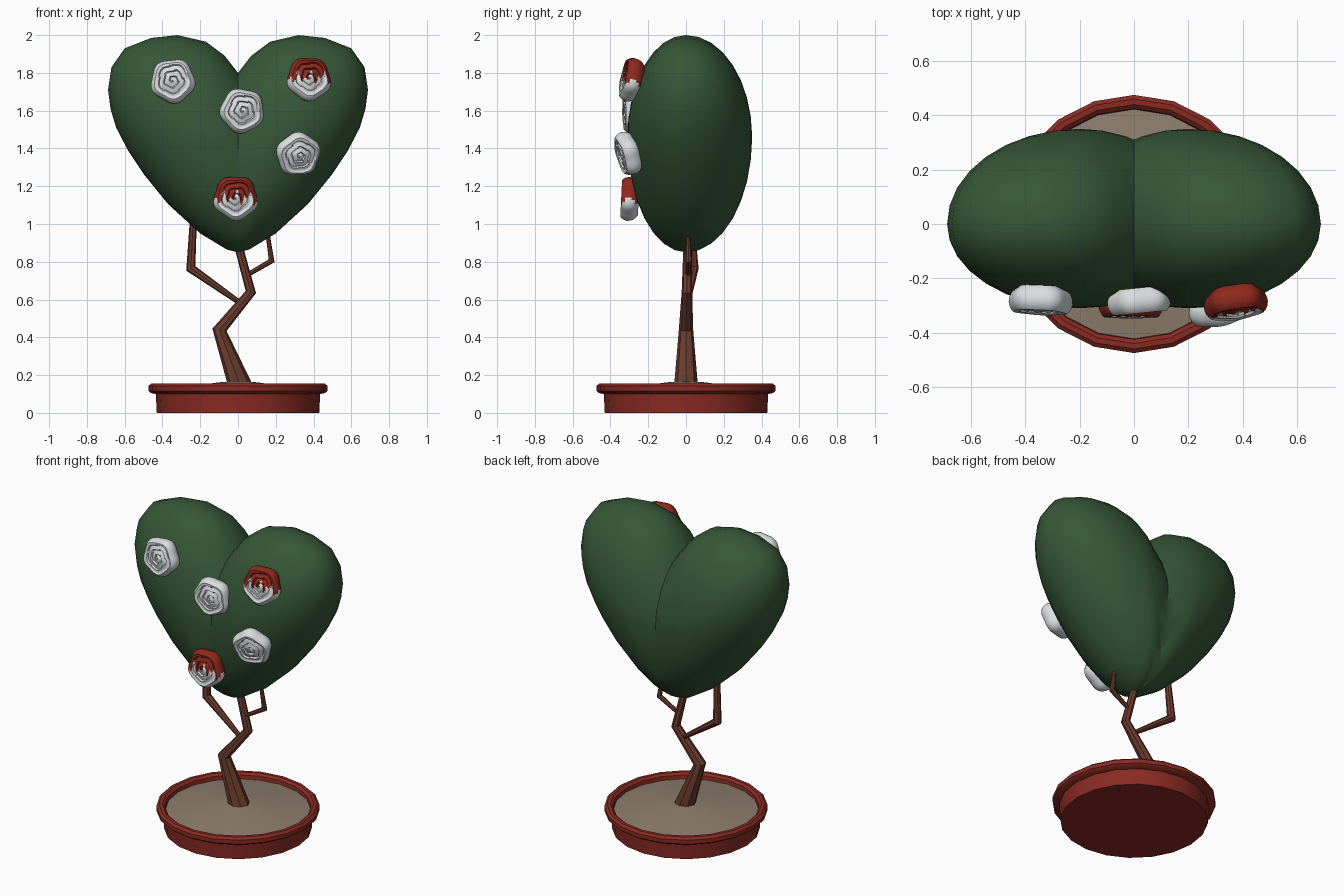
import bpy, bmesh, math
from mathutils import Vector, Matrix, Euler

if "Cube" in bpy.data.objects:
    bpy.data.objects.remove(bpy.data.objects["Cube"])


def material(name, rgb):
    m = bpy.data.materials.new(name)
    m.diffuse_color = (*rgb, 1)
    m.use_nodes = True
    m.node_tree.nodes["Principled BSDF"].inputs["Base Color"].default_value = m.diffuse_color
    return m


GREEN = material("leaf green", (0.036, 0.095, 0.038))
BARK = material("bark brown", (0.15, 0.045, 0.027))
CLAY = material("clay red", (0.25, 0.024, 0.016))
SOIL = material("soil beige", (0.27, 0.21, 0.155))
WHITE = material("petal white", (0.70, 0.73, 0.74))
PAINT = material("paint red", (0.27, 0.022, 0.012))


def loft(bm, rings):
    """Skin a list of closed rings and cap both ends."""
    loops = [[bm.verts.new(p) for p in ring] for ring in rings]
    n = len(loops[0])
    for a, b in zip(loops, loops[1:]):
        for i in range(n):
            j = (i + 1) % n
            bm.faces.new((a[i], a[j], b[j], b[i]))
    bm.faces.new(loops[0][::-1])
    bm.faces.new(loops[-1])


def finish(bm, name, mats, angle):
    bmesh.ops.recalc_face_normals(bm, faces=bm.faces)
    me = bpy.data.meshes.new(name)
    bm.to_mesh(me)
    bm.free()
    ob = bpy.data.objects.new(name, me)
    bpy.context.collection.objects.link(ob)
    for m in mats:
        me.materials.append(m)
    bpy.ops.object.select_all(action='DESELECT')
    ob.select_set(True)
    bpy.context.view_layer.objects.active = ob
    bpy.ops.object.shade_smooth_by_angle(angle=math.radians(angle))
    return ob


def circle(r, z, n=20):
    return [(r * math.cos(2 * math.pi * i / n), r * math.sin(2 * math.pi * i / n), z)
            for i in range(n)]


def lathe(name, profile, mat):
    bm = bmesh.new()
    loft(bm, [circle(r, z) for r, z in profile])
    return finish(bm, name, [mat], 30)


def branch(name, path, sides=8):
    """Tapered tube along (x, y, z, radius) points."""
    bm = bmesh.new()
    pts = [Vector(p[:3]) for p in path]
    rings = []
    for i, p in enumerate(pts):
        t = Vector((0, 0, 0))
        if i > 0:
            t += (p - pts[i - 1]).normalized()
        if i < len(pts) - 1:
            t += (pts[i + 1] - p).normalized()
        t.normalize()
        v = Vector((0, 1, 0))
        u = v.cross(t).normalized()
        v = t.cross(u)
        r = path[i][3]
        rings.append([p + r * (u * math.cos(a) + v * math.sin(a))
                      for a in (2 * math.pi * k / sides for k in range(sides))])
    loft(bm, rings)
    return finish(bm, name, [BARK], 30)


# Pot with rim, and gently mounded soil
lathe("pot", [(0.43, 0), (0.435, 0.1), (0.46, 0.105), (0.475, 0.117), (0.475, 0.142),
              (0.46, 0.155), (0.44, 0.155), (0.425, 0.142), (0.42, 0.1)], CLAY)
lathe("soil", [(0.425, 0.09), (0.425, 0.118), (0.25, 0.14), (0.1, 0.162), (0.01, 0.166)], SOIL)

# Crooked trunk and side branches
branch("trunk", [(0.02, 0, 0.12, 0.065), (-0.098, 0, 0.44, 0.038),
                 (0.068, 0.005, 0.64, 0.028), (-0.01, 0.01, 0.93, 0.022)])
branch("left_branch", [(0.0, 0.01, 0.59, 0.014), (-0.25, 0.04, 0.765, 0.027),
                       (-0.235, 0.02, 1.05, 0.018)])
branch("right_branch", [(0.04, 0.01, 0.725, 0.012), (0.178, 0.015, 0.805, 0.017),
                        (0.158, 0.01, 0.94, 0.011)])

# Heart foliage: one inflated lobe, cut at the middle and mirrored
outline = [(0.0, 0.85), (0.06, 0.865), (0.2, 0.95), (0.37, 1.105), (0.5, 1.265), (0.58, 1.385),
           (0.645, 1.51), (0.675, 1.61), (0.688, 1.71), (0.67, 1.83), (0.6, 1.93),
           (0.46, 1.985), (0.32, 2.0), (0.17, 1.965), (0.07, 1.89), (0.0, 1.8),
           (-0.1, 1.68), (-0.2, 1.5), (-0.24, 1.35), (-0.22, 1.15), (-0.16, 0.98), (-0.07, 0.88)]
cx, cz, depth = 0.2, 1.46, 0.33
bm = bmesh.new()
rings = []
for k in range(17):
    t = math.pi * (k / 16 - 0.5)
    s = max(math.cos(t), 0.01)
    y = depth * math.sin(t) + 0.02 * abs(math.sin(t))
    rings.append([(cx + (x - cx) * s, y, cz + (z - cz) * s) for x, z in outline])
loft(bm, rings)
bmesh.ops.bisect_plane(bm, geom=bm.verts[:] + bm.edges[:] + bm.faces[:], dist=1e-5,
                       plane_co=(0, 0, 0), plane_no=(1, 0, 0), clear_inner=True)
copy = bmesh.ops.duplicate(bm, geom=bm.verts[:] + bm.edges[:] + bm.faces[:])["geom"]
bmesh.ops.scale(bm, vec=(-1, 1, 1), verts=[g for g in copy if isinstance(g, bmesh.types.BMVert)])
bmesh.ops.remove_doubles(bm, verts=bm.verts, dist=1e-4)
finish(bm, "heart_foliage", [GREEN], 40)


def rose(name, loc, tilt, turn, roll, painted):
    """Five-cornered bloom with a spiral of petals; paint drips from the top."""
    n, steps = 60, 16
    profile = [(0.03, -0.05), (0.085, -0.05), (0.107, -0.03), (0.114, -0.012),
               (0.116, 0.006), (0.112, 0.022), (0.104, 0.036), (0.096, 0.043)]
    profile += [(0.09 * (1 - i / steps) + 0.002, None) for i in range(steps + 1)]
    rings = []
    for r, h in profile:
        ring = []
        for i in range(n):
            a = 2 * math.pi * i / n
            hh = h
            if h is None:  # spiral ridges with one steep side
                saw = (r / 0.03 + a / (2 * math.pi)) % 1
                hh = 0.043 - 0.012 * saw * min(1, (0.094 - r) / 0.015)
            rr = r * (1 + 0.05 * math.cos(5 * a))
            ring.append(Matrix.Rotation(roll, 3, 'Y') @ Vector((rr * math.cos(a), -hh, rr * math.sin(a))))
        rings.append(ring)
    bm = bmesh.new()
    loft(bm, rings)
    if painted:
        for f in bm.faces:
            c = f.calc_center_median()
            edge = 0.0 + 0.02 * math.sin(c.x * 170) + 0.022 * math.sin(c.x * 95 + 1.3)
            f.material_index = int(c.z > edge)
    ob = finish(bm, name, [WHITE, PAINT], 35)
    ob.location = loc
    ob.rotation_euler = Euler((tilt, 0, turn))


# Roses on the front of the foliage
rose("rose_upper_left", (-0.345, -0.283, 1.757), -0.1, -0.05, 0.2, False)
rose("rose_middle", (0.022, -0.285, 1.6), 0.0, 0.1, 0.5, False)
rose("rose_lower_right", (0.318, -0.307, 1.37), 0.28, 0.22, 0.9, False)
rose("painted_rose_right", (0.375, -0.29, 1.768), -0.22, 0.15, 0.35, True)
rose("painted_rose_bottom", (-0.012, -0.3, 1.138), -0.05, 0.0, 0.3, True)
